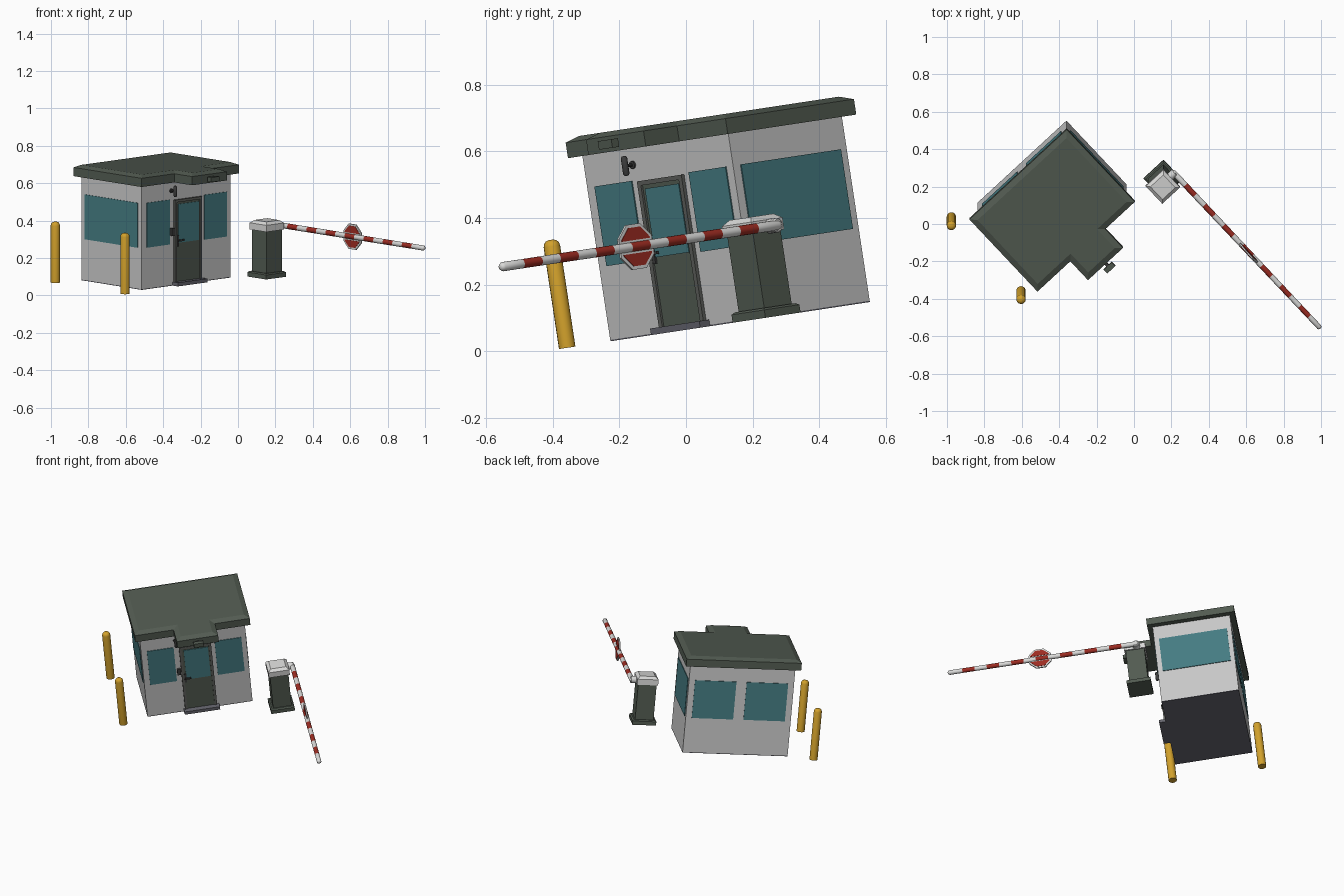
import bpy, bmesh, math
from mathutils import Matrix, Vector

if "Cube" in bpy.data.objects:
    bpy.data.objects.remove(bpy.data.objects["Cube"])

# whole scene is built axis-aligned, then turned and tilted by M
M = (Matrix.Translation((0, 0, 0.064)) @ Matrix.Rotation(math.radians(8.6), 4, 'X')
     @ Matrix.Rotation(math.radians(43), 4, 'Z'))


def mat(name, r, g, b):
    m = bpy.data.materials.new(name)
    m.diffuse_color = (r, g, b, 1)
    m.use_nodes = True
    m.node_tree.nodes["Principled BSDF"].inputs["Base Color"].default_value = m.diffuse_color
    return m


WALL = mat("wall_grey", 0.58, 0.58, 0.58)
GREEN = mat("dark_green", 0.085, 0.105, 0.083)
GLASS = mat("teal_glass", 0.06, 0.20, 0.225)
YELLOW = mat("bollard_yellow", 0.65, 0.36, 0.025)
RED = mat("barrier_red", 0.34, 0.025, 0.016)
WHITE = mat("barrier_white", 0.70, 0.70, 0.69)
BLACK = mat("fitting_black", 0.045, 0.045, 0.045)
STONE = mat("concrete", 0.13, 0.13, 0.155)
FRAME = mat("frame_grey", 0.11, 0.115, 0.105)


def finish(name, bm, mats, smooth=False):
    bmesh.ops.recalc_face_normals(bm, faces=bm.faces)
    me = bpy.data.meshes.new(name)
    bm.to_mesh(me)
    bm.free()
    for m in mats:
        me.materials.append(m)
    ob = bpy.data.objects.new(name, me)
    bpy.context.collection.objects.link(ob)
    ob.matrix_world = M
    if smooth:
        bpy.ops.object.select_all(action='DESELECT')
        ob.select_set(True)
        bpy.context.view_layer.objects.active = ob
        bpy.ops.object.shade_smooth_by_angle(angle=math.radians(35))
    return ob


def box(name, x0, x1, y0, y1, z0, z1, m):
    bm = bmesh.new()
    bmesh.ops.create_cube(bm, size=1)
    for v in bm.verts:
        v.co = Vector((x0 + (v.co.x + .5) * (x1 - x0), y0 + (v.co.y + .5) * (y1 - y0),
                       z0 + (v.co.z + .5) * (z1 - z0)))
    return finish(name, bm, [m])


def slab(name, outline, z0, z1, z2, inset, m):
    """Extruded outline whose top edge slopes in by inset up to z2."""
    bm = bmesh.new()
    base = bm.faces.new([bm.verts.new((x, y, z0)) for x, y in outline])
    ext = bmesh.ops.extrude_face_region(bm, geom=[base], use_keep_orig=True)['geom']
    top = [f for f in ext if isinstance(f, bmesh.types.BMFace)][0]
    for v in top.verts:
        v.co.z = z1
    bmesh.ops.recalc_face_normals(bm, faces=bm.faces)
    bmesh.ops.inset_region(bm, faces=[top], thickness=inset, use_even_offset=True)
    for v in top.verts:
        v.co.z = z2
    return finish(name, bm, [m])


def lathe(name, profile, origin, axis, mats, rule=None, n=16):
    """Solid of revolution: profile is (radius, distance along axis)."""
    bm = bmesh.new()
    rot = Vector((0, 0, 1)).rotation_difference(Vector(axis)).to_matrix()
    rings = []
    for r, d in profile:
        rings.append([bm.verts.new(rot @ Vector((r * math.cos(2 * math.pi * i / n),
                      r * math.sin(2 * math.pi * i / n), d)) + Vector(origin))
                      for i in range(n)])
    for k in range(len(rings) - 1):
        for i in range(n):
            j = (i + 1) % n
            f = bm.faces.new((rings[k][i], rings[k][j], rings[k + 1][j], rings[k + 1][i]))
            f.material_index = rule(k) if rule else 0
    bm.faces.new(rings[0])
    bm.faces.new(rings[-1])
    return finish(name, bm, mats, True)


# booth: floor, walls, roof with canopy over the door
X0, X1, Y0, Y1 = -0.533, 0.117, 0.183, 0.655
CX = -0.205
box("booth_floor", X0, X1, Y0, Y1, 0, 0.004, STONE)
box("booth_walls", X0, X1, Y0, Y1, 0.004, 0.565, WALL)
o = 0.031
slab("roof", [(X0 - o, Y0 - o), (-0.324, Y0 - o), (-0.324, 0.013), (-0.068, 0.013),
              (-0.068, Y0 - o), (X1 + o, Y0 - o), (X1 + o, Y1 + o), (X0 - o, Y1 + o)],
     0.563, 0.610, 0.624, 0.031, GREEN)

# windows: thin plates on all four walls
W0, W1, t = 0.225, 0.467, 0.004
for s, side in ((-1, "left"), (1, "right")):
    a, b = sorted((CX + s * 0.127, CX + s * 0.292))
    box("front_window_" + side, a, b, Y0 - t, Y0, W0, W1, GLASS)
    a, b = sorted((-0.208 + s * 0.032, -0.208 + s * 0.288))
    box("back_window_" + side, a, b, Y1, Y1 + t, W0, W1, GLASS)
    xw = X1 if s > 0 else X0
    box("side_window_" + side, min(xw, xw + s * t), max(xw, xw + s * t),
        0.213, 0.628, W0, W1, GLASS)

# door with frame, glass, handle and step
D0, D1 = -0.300, -0.102
box("door_frame_left", D0, D0 + 0.015, Y0 - 0.012, Y0, 0.02, 0.463, FRAME)
box("door_frame_right", D1 - 0.015, D1, Y0 - 0.012, Y0, 0.02, 0.463, FRAME)
box("door_frame_top", D0, D1, Y0 - 0.012, Y0, 0.449, 0.463, FRAME)
box("door", D0 + 0.015, D1 - 0.015, Y0 - 0.005, Y0, 0.02, 0.449, GREEN)
box("door_window", -0.273, -0.123, Y0 - 0.009, Y0, 0.229, 0.438, GLASS)
box("door_handle_plate", -0.284, -0.272, Y0 - 0.012, Y0, 0.21, 0.27, BLACK)
box("door_handle", -0.284, -0.245, Y0 - 0.026, Y0 - 0.018, 0.238, 0.247, BLACK)
box("card_reader", -0.325, -0.303, Y0 - 0.016, Y0, 0.272, 0.312, BLACK)
box("door_step", -0.308, -0.089, 0.142, Y0, 0, 0.020, STONE)

# wall lamp left of the door
lathe("wall_lamp", [(0.006, -0.03), (0.010, -0.024), (0.010, 0.024), (0.006, 0.03)],
      (-0.318, 0.150, 0.514), (0, 0, 1), [BLACK], n=12)
lathe("wall_lamp_arm", [(0.005, 0), (0.005, 0.03)], (-0.318, 0.152, 0.514), (0, 1, 0), [BLACK], n=8)
lathe("wall_lamp_plate", [(0.012, 0), (0.012, 0.006)], (-0.318, 0.177, 0.514), (0, 1, 0), [BLACK], n=12)

# floodlight on the canopy
box("floodlight_bracket", -0.205, -0.187, -0.005, 0.013, 0.580, 0.594, BLACK)
box("floodlight", -0.226, -0.166, -0.032, -0.004, 0.574, 0.600, GREEN)


# barrier pedestal
def square(cx, cy, h):
    return [(cx - h, cy - h), (cx + h, cy - h), (cx + h, cy + h), (cx - h, cy + h)]


PX, PY = 0.280, 0.074
slab("pedestal_base", square(PX, PY, 0.073), 0, 0.024, 0.030, 0.008, GREEN)
slab("pedestal_column", square(PX, PY, 0.057), 0.03, 0.255, 0.257, 0.002, GREEN)
slab("pedestal_head", square(PX, PY, 0.065), 0.255, 0.291, 0.306, 0.018, WHITE)

# boom arm with stripes, rounded at both ends
BX, BZ, L = 0.372, 0.270, 0.0747
cuts = [0.0875 + L * k for k in range(14)]
r = 0.0155
prof = ([(0.006, -0.017), (0.012, -0.012), (r, 0)] + [(r - 0.0015 * d, d) for d in cuts]
        + [(0.014, 1.138), (0.010, 1.145), (0.005, 1.148)])
lathe("boom_arm", prof, (BX, 0.085, BZ), (0, -1, 0), [WHITE, RED],
      lambda k: 1 if 3 <= k <= 15 and k % 2 == 1 else 0)
lathe("boom_pivot", [(0.022, 0), (0.022, 0.034), (0.018, 0.038)], (0.342, 0.085, BZ), (1, 0, 0), [WHITE])


# octagon sign on the boom: white plate, red upper and lower fields
def octagon(a):
    rr = a / math.cos(math.pi / 8)
    return [(rr * math.cos(math.pi / 8 + k * math.pi / 4),
             rr * math.sin(math.pi / 8 + k * math.pi / 4)) for k in range(8)]


def sign(name, pts, half, m):
    bm = bmesh.new()
    f = bm.faces.new([bm.verts.new((BX - half, -0.500 + y, BZ + z)) for y, z in pts])
    ext = bmesh.ops.extrude_face_region(bm, geom=[f], use_keep_orig=True)['geom']
    bmesh.ops.translate(bm, vec=(2 * half, 0, 0),
                        verts=[v for v in ext if isinstance(v, bmesh.types.BMVert)])
    finish(name, bm, [m])


sign("sign_plate", octagon(0.068), 0.004, WHITE)
inner = octagon(0.058)
for s, nm in ((1, "upper"), (-1, "lower")):
    pts = [(y, s * max(z, 0.021)) for y, z in inner if z > 0]
    pts += [(-0.058, s * 0.020), (0.058, s * 0.020)]
    sign("sign_red_" + nm, pts, 0.006, RED)

# two bollards beside the booth
for y, nm in ((0.148, "front"), (0.694, "rear")):
    lathe("bollard_" + nm, [(0.025, 0), (0.025, 0.308), (0.0225, 0.318), (0.016, 0.325), (0.007, 0.328)],
          (-0.688, y, 0), (0, 0, 1), [YELLOW])
